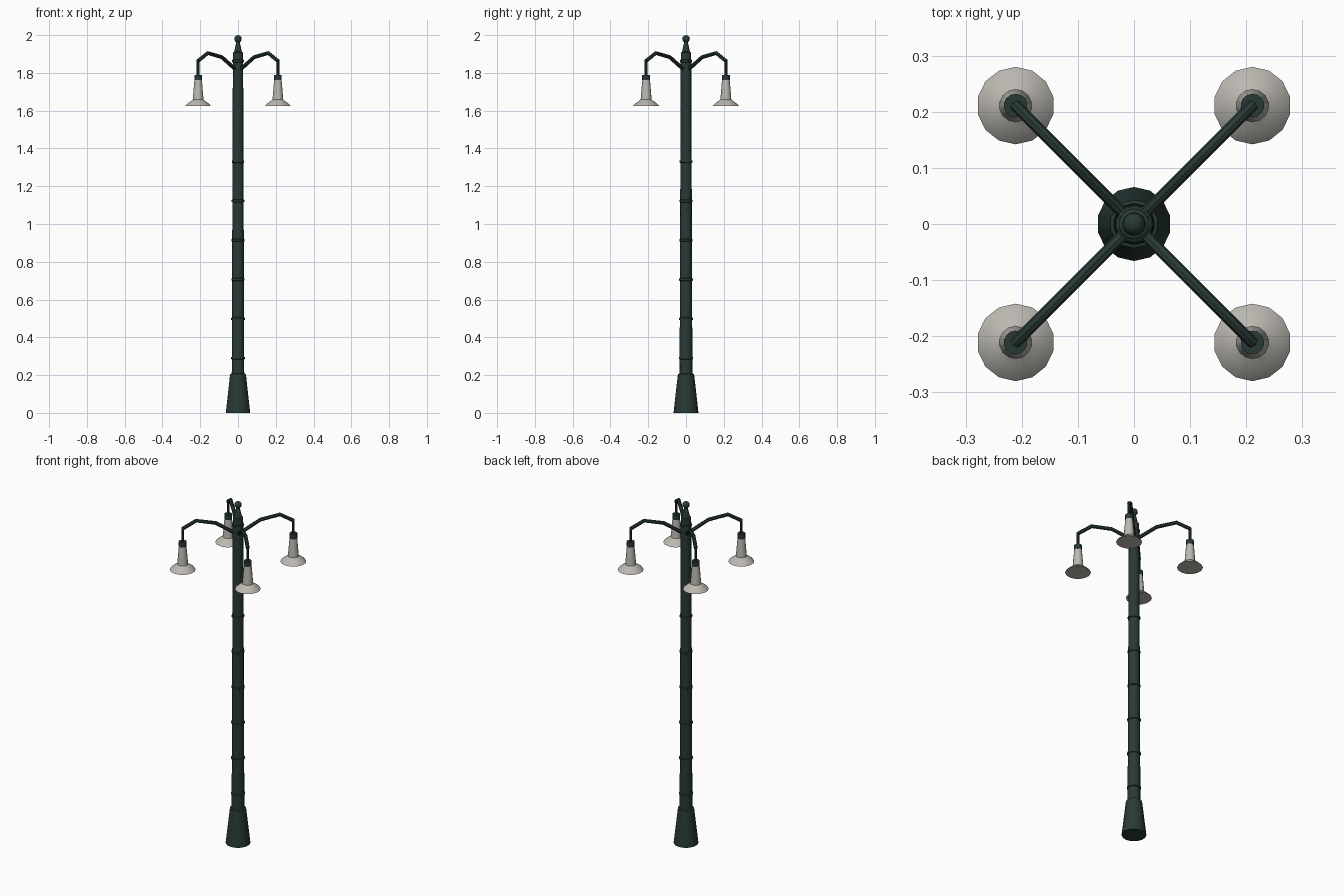
import bpy, bmesh
from math import pi, cos, sin
from mathutils import Vector

if "Cube" in bpy.data.objects:
    bpy.data.objects.remove(bpy.data.objects["Cube"])

SIDES = 14


def material(name, color):
    m = bpy.data.materials.new(name)
    m.diffuse_color = color
    m.use_nodes = True
    m.node_tree.nodes["Principled BSDF"].inputs["Base Color"].default_value = m.diffuse_color
    return m


GREEN = material("dark_green_iron", (0.022, 0.042, 0.036, 1))
GLASS = material("milky_glass", (0.50, 0.48, 0.44, 1))


def finish(bm, name, mat, angle=40):
    bmesh.ops.recalc_face_normals(bm, faces=bm.faces)
    me = bpy.data.meshes.new(name)
    bm.to_mesh(me)
    bm.free()
    me.materials.append(mat)
    ob = bpy.data.objects.new(name, me)
    bpy.context.collection.objects.link(ob)
    bpy.ops.object.select_all(action='DESELECT')
    ob.select_set(True)
    bpy.context.view_layer.objects.active = ob
    bpy.ops.object.shade_smooth_by_angle(angle=angle * pi / 180)
    return ob


def skin(bm, rings):
    """Bridge successive vertex rings and cap both ends."""
    n = len(rings[0])
    for a, b in zip(rings, rings[1:]):
        for i in range(n):
            j = (i + 1) % n
            bm.faces.new((a[i], a[j], b[j], b[i]))
    bm.faces.new(rings[0])
    bm.faces.new(rings[-1])


def lathe(name, profile, mat, x=0, y=0, sides=SIDES):
    """Turned part from (radius, height) pairs."""
    bm = bmesh.new()
    rings = [[bm.verts.new((x + r * cos(pi / 2 + 2 * pi * i / sides),
                            y + r * sin(pi / 2 + 2 * pi * i / sides), z))
              for i in range(sides)] for r, z in profile]
    skin(bm, rings)
    return finish(bm, name, mat)


def tube(name, path, radii, mat, side, sides=8):
    """Tube along a planar path; side is the normal of the path plane."""
    bm = bmesh.new()
    rings = []
    for k, p in enumerate(path):
        t_in = (p - path[max(k - 1, 0)]).normalized()
        t_out = (path[min(k + 1, len(path) - 1)] - p).normalized()
        up = (t_in + t_out).normalized().cross(side)
        rings.append([bm.verts.new(p + radii[k] * (side * cos(2 * pi * i / sides)
                                                   + up * sin(2 * pi * i / sides)))
                      for i in range(sides)])
    skin(bm, rings)
    return finish(bm, name, mat)


# Flared foot and tapering pole
lathe("base", [(0.066, 0), (0.043, 0.205), (0.034, 0.208)], GREEN)
lathe("pole", [(0.034, 0.2), (0.028, 1.86), (0.027, 1.908), (0.021, 1.912)], GREEN)

# Collars up the pole
for k, z in enumerate([0.29, 0.498, 0.706, 0.914, 1.122, 1.33, 1.863]):
    r = 0.0345 - 0.0036 * z
    lathe(f"collar_{k + 1}", [(r - 0.003, z - 0.009), (r + 0.004, z - 0.005),
                              (r + 0.004, z + 0.005), (r - 0.003, z + 0.009)], GREEN)

# Finial with ball
lathe("finial", [(0.021, 1.91), (0.016, 1.935), (0.009, 1.965)], GREEN)
lathe("finial_ball", [(max(0.02 * sin(pi * k / 8), 0.0005), 1.98 - 0.02 * cos(pi * k / 8))
                      for k in range(9)], GREEN)

# Four diagonal arms, each with a drop rod, cap and bell shade
ARM = [(0.01, 1.822), (0.022, 1.826), (0.085, 1.883), (0.16, 1.905), (0.212, 1.863)]
for k, (sx, sy) in enumerate([(1, 1), (-1, 1), (-1, -1), (1, -1)], 1):
    side = Vector((-sy, sx, 0)).normalized()
    x, y = sx * 0.211, sy * 0.211
    tube(f"arm_{k}", [Vector((sx * d, sy * d, z)) for d, z in ARM],
         [0.0105] * 5, GREEN, side)
    lathe(f"drop_rod_{k}", [(0.0075, 1.78), (0.0075, 1.868)], GREEN, x, y, 8)
    lathe(f"shade_cap_{k}", [(0.021, 1.762), (0.021, 1.79)], GREEN, x, y)
    lathe(f"shade_{k}", [(0.020, 1.766), (0.024, 1.72), (0.029, 1.658), (0.042, 1.649),
                         (0.058, 1.637), (0.069, 1.625)], GLASS, x, y)
